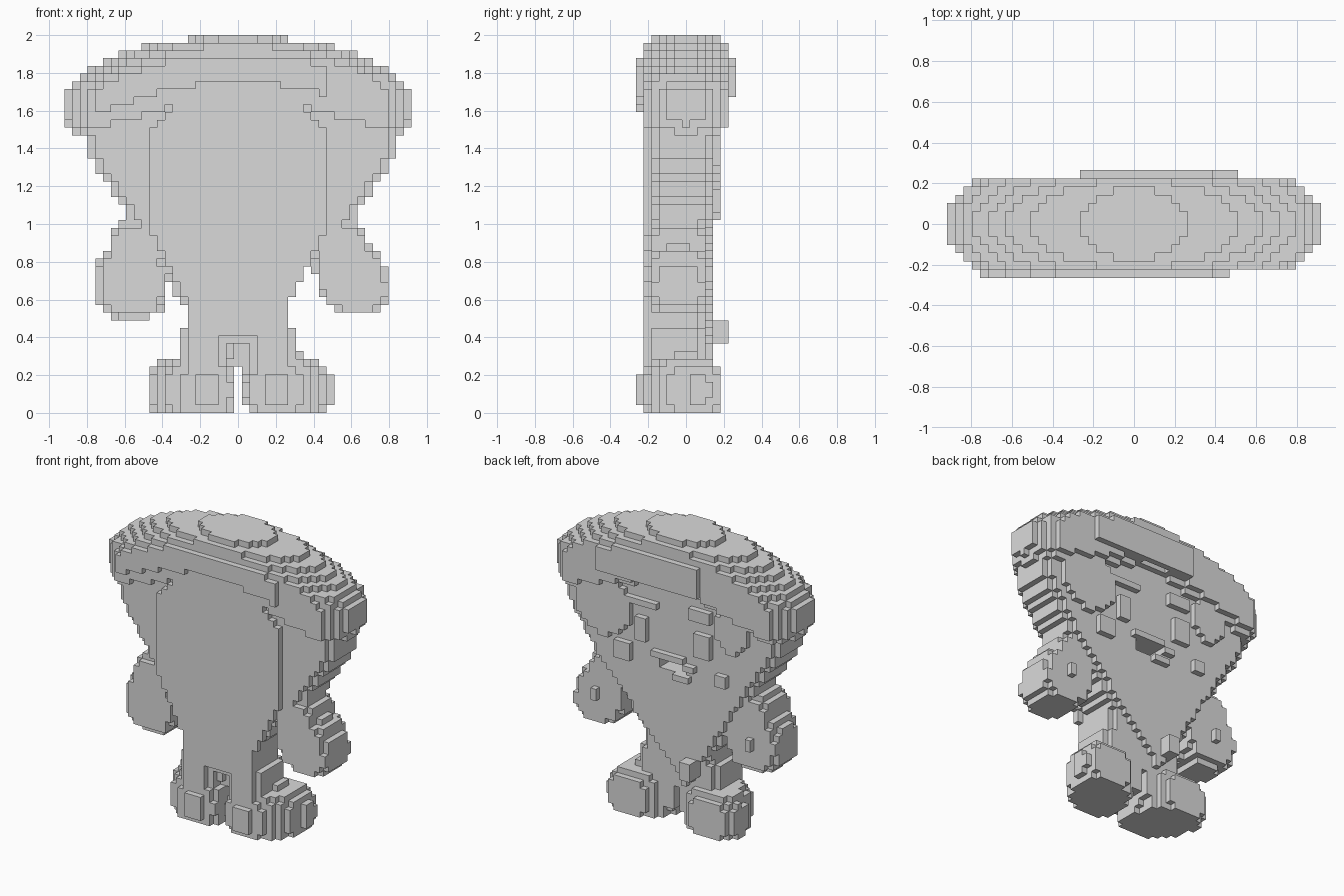
import bpy, bmesh

cube = bpy.data.objects.get("Cube")
if cube:
    bpy.data.objects.remove(cube, do_unlink=True)

U = 2 / 49                       # block size
NX, NY, NZ = 22, 6, 49           # half counts in x and y, full count in z
TONE = (0.7, 0.7, 0.7, 1)

grey = bpy.data.materials.new("plain grey")
grey.use_nodes = True
grey.diffuse_color = TONE
grey.node_tree.nodes["Principled BSDF"].inputs["Base Color"].default_value = TONE


def box(x0, x1, y0, y1, z0, z1):
    return lambda x, y, z: x0 < x < x1 and y0 < y < y1 and z0 < z < z1


def blob(cx, cy, cz, rx, ry, rz, p=2.0, lean=0.0, splay=0.0):
    return lambda x, y, z: (abs((x - cx - lean * (cz - z) - splay * (y - cy)) / rx) ** p
                            + abs((y - cy) / ry) ** p
                            + abs((z - cz) / rz) ** p) < 1


def disc(cx, cz, rx, rz, y0, y1):
    return lambda x, y, z: y0 < y < y1 and ((x - cx) / rx) ** 2 + ((z - cz) / rz) ** 2 < 1


def any_of(*rules):
    return lambda x, y, z: any(r(x, y, z) for r in rules)


def crust(x, y, z):
    # Stack of ovals making a dome, with an arched underside
    drop = 1.987 - z
    a = min(0.925, 0.89 * (drop / 0.25) ** (1 / 3))
    if z < 1.55:
        a = 0.9 if z > 1.51 else 0.87
    b = min(0.43, 0.17 + 0.95 * drop)
    if (x / a) ** 2 + (y / b) ** 2 > 1:
        return False
    # Raised band front and back
    if y < -0.225:
        return -0.76 < x < 0.47 and 1.75 - 0.3 * x * x < z < 1.88
    if y > 0.225:
        return -0.27 < x < 0.51 and 1.69 - 0.1 * x * x < z < 1.88
    edge = 0.04 if abs(y) > 0.19 else 0
    return z > max(1.46, 1.69 - 0.3 * abs(x)) + edge


open_mouth = box(-0.1, 0.1, 0.02, 0.2, 1.06, 1.14)


def slice_body(x, y, z):
    # Wedge that narrows to a tip between the legs
    if not (-0.185 < y < 0.143 and 0.26 < z < 1.8) or open_mouth(x, y, z):
        return False
    half = 0.57 + (z - 1.0) * (0.65 if z > 1 else 0.75)
    half = min(half, 0.81)
    if y < -0.14 or y > 0.1:
        half -= 0.04
    centre = min(0.02, 0.03 + 0.15 * (z - 1.1))
    return abs(x - centre) < half


def back_panel(x, y, z):
    # Raised flat panel, running down into the legs
    if not (-0.225 < y < -0.18 and 0.4 < z < 1.72 - 0.95 * x * x):
        return False
    return abs(x) < (0.47 if z > 0.98 else max(0.27, 0.27 + 0.53 * (z - 0.6)))


def legs(x, y, z):
    if not (-0.225 < y < 0.1 and 0.1 < z < 0.66):
        return False
    if abs(x) < 0.03 and z < 0.25:
        return False
    if y < -0.1 and abs(x) < 0.06 and z < 0.37:
        return False
    if y < -0.18 and -0.1 < x < 0.1 and z < 0.4:
        return False
    half = 0.32 if z < 0.46 else 0.28
    if y < -0.18 or y > 0.06:
        half -= 0.04
    return abs(x) < half


def foot(s):
    cx, hx = 0.015 + s * 0.25, 0.015 + s * 0.185
    heel = box(hx - 0.06, hx + 0.06, -0.265, -0.2, 0.04, 0.2)
    shoe = blob(cx, -0.02, 0.12, 0.215, 0.215, 0.19, 2.7, 0, s * 0.3)
    gap = 0.03
    return lambda x, y, z: heel(x, y, z) or (abs(x) > gap and shoe(x, y, z))


def arm(s):
    cx, cz, lean = (0.605, 0.71, 0.2) if s > 0 else (-0.565, 0.69, 0)
    hand = blob(cx, -0.04, cz, 0.193, 0.2, 0.195, 2.6, lean)
    shoulder = blob(s * 0.54, -0.04, 0.88, 0.15, 0.17, 0.15, 2.5)
    thumb = box(cx - 0.03, cx + 0.03, 0.08, 0.143, cz - 0.02, cz + 0.06)
    reach = any_of(hand, shoulder)
    return lambda x, y, z: (-0.185 < y < 0.105 and reach(x, y, z)) or thumb(x, y, z)


# Raised details on the face side
F0, F1 = 0.14, 0.184
parts = [
    ("crust", crust),
    ("slice_body", slice_body),
    ("back_panel", back_panel),
    ("legs", legs),
    ("left_foot", foot(1)), ("right_foot", foot(-1)),
    ("left_arm", arm(1)), ("right_arm", arm(-1)),
    ("left_topping", disc(0.5, 1.4, 0.21, 0.2, F0, F1)),
    ("right_topping", disc(-0.47, 1.46, 0.12, 0.14, F0, F1)),
    ("left_eye", box(0.17, 0.26, F0, F1, 1.22, 1.4)),
    ("right_eye", box(-0.3, -0.19, F0, F1, 1.21, 1.37)),
    ("left_brow", box(0.12, 0.3, F0, F1, 1.46, 1.53)),
    ("right_brow", box(-0.32, -0.16, F0, F1, 1.45, 1.56)),
    ("left_cheek", box(0.29, 0.42, F0, F1, 1.06, 1.18)),
    ("right_cheek", box(-0.43, -0.33, F0, F1, 1.06, 1.15)),
    ("upper_lip", any_of(box(-0.1, 0.14, F0, F1, 1.13, 1.18),
                         box(-0.19, -0.1, F0, F1, 1.1, 1.15))),
    ("tongue", box(-0.15, -0.03, F0, F1, 1.02, 1.07)),
    ("tip_drip", box(-0.19, -0.1, 0.06, 0.225, 0.37, 0.49)),
]

# Each block belongs to the first part that claims it
owner = {}
for i in range(-NX, NX + 1):
    for j in range(-NY, NY + 1):
        for k in range(NZ):
            for name, rule in parts:
                if rule(i * U, j * U, (k + 0.5) * U):
                    owner[i, j, k] = name
                    break


def build(name):
    # Skin only the block sides that face open air, then merge flat areas
    bm = bmesh.new()
    verts = {}

    def corner(c):
        if c not in verts:
            verts[c] = bm.verts.new(((c[0] - 0.5) * U, (c[1] - 0.5) * U, c[2] * U))
        return verts[c]

    for cell, who in owner.items():
        if who != name:
            continue
        for axis in range(3):
            for side in (0, 1):
                near = list(cell)
                near[axis] += 2 * side - 1
                if tuple(near) in owner:
                    continue
                ring = []
                for p, q in ((0, 0), (1, 0), (1, 1), (0, 1)):
                    c = list(cell)
                    c[axis] += side
                    c[(axis + 1) % 3] += p
                    c[(axis + 2) % 3] += q
                    ring.append(corner(tuple(c)))
                bm.faces.new(ring if side else ring[::-1])
    bmesh.ops.dissolve_limit(bm, angle_limit=0.02, verts=bm.verts[:], edges=bm.edges[:])
    mesh = bpy.data.meshes.new(name)
    bm.to_mesh(mesh)
    bm.free()
    mesh.materials.append(grey)
    bpy.context.scene.collection.objects.link(bpy.data.objects.new(name, mesh))


for name, _ in parts:
    build(name)
